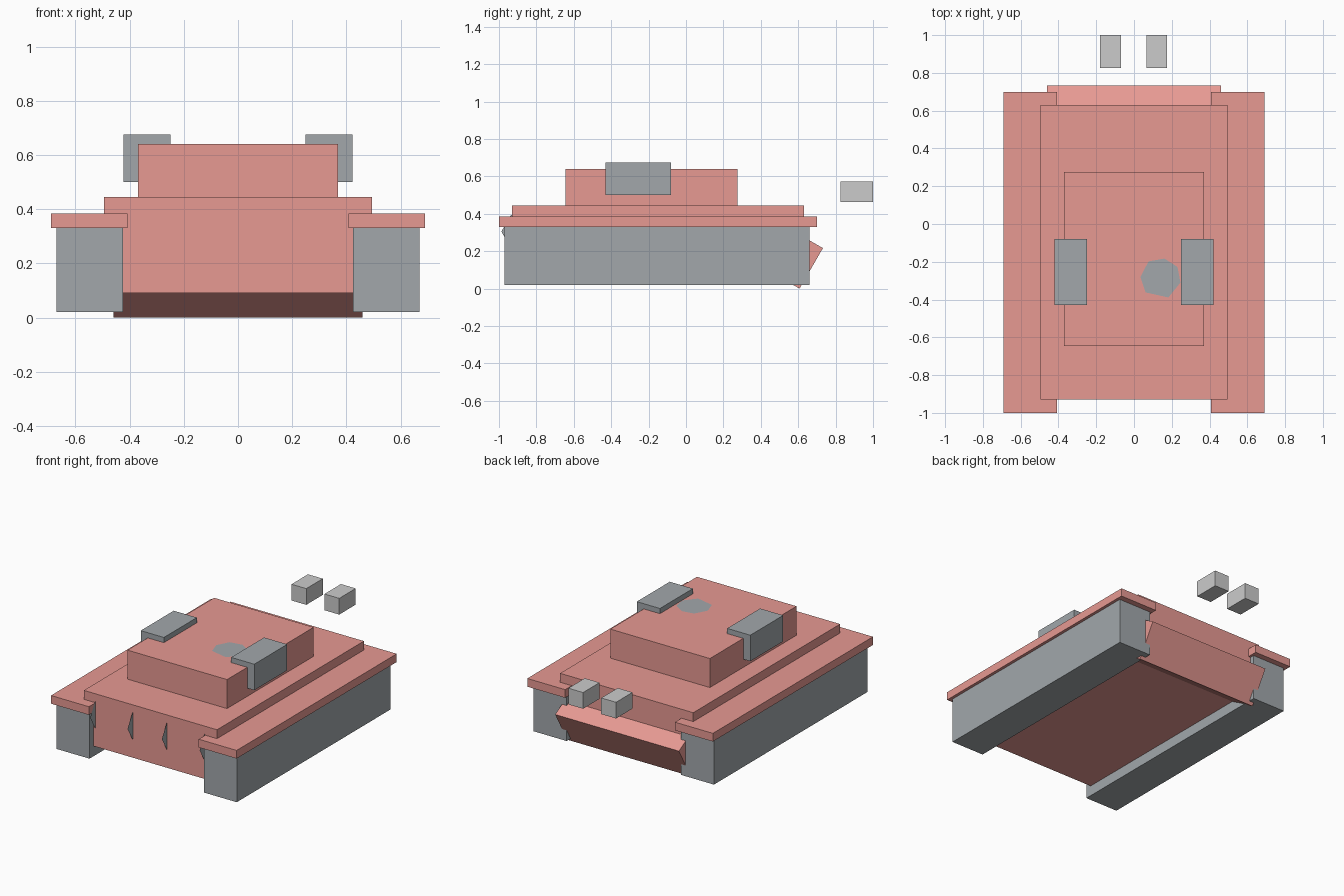
import bpy, bmesh
from math import radians, sin, cos, tau

if "Cube" in bpy.data.objects:
    bpy.data.objects.remove(bpy.data.objects["Cube"])


def material(name, rgb):
    m = bpy.data.materials.new(name)
    m.diffuse_color = (*rgb, 1)
    m.use_nodes = True
    m.node_tree.nodes["Principled BSDF"].inputs["Base Color"].default_value = m.diffuse_color
    return m


RED = material("red_paint", (0.8, 0.32, 0.29))
DARK = material("dark_grey", (0.36, 0.39, 0.41))


def finish(name, bm, mat):
    me = bpy.data.meshes.new(name)
    bm.to_mesh(me)
    bm.free()
    ob = bpy.data.objects.new(name, me)
    bpy.context.collection.objects.link(ob)
    if mat:
        me.materials.append(mat)
    return ob


def box(name, x, y, z, mat=None):
    """Box between (min, max) pairs, with its origin at the centre."""
    bm = bmesh.new()
    bmesh.ops.create_cube(bm, size=1)
    bmesh.ops.scale(bm, vec=(x[1] - x[0], y[1] - y[0], z[1] - z[0]), verts=bm.verts)
    ob = finish(name, bm, mat)
    ob.location = [(a + b) / 2 for a, b in (x, y, z)]
    return ob


def flat(name, points, mat):
    bm = bmesh.new()
    bm.faces.new([bm.verts.new(p) for p in points])
    return finish(name, bm, mat)


# hull and turret
box("hull", (-0.495, 0.495), (-0.93, 0.63), (0.09, 0.445), RED)
box("turret", (-0.37, 0.37), (-0.645, 0.275), (0.445, 0.64), RED)

# tracks, fenders and turret side boxes on both sides
for s, side in ((-1, "left"), (1, "right")):
    def pair(a, b):
        return sorted((s * a, s * b))
    box("track_" + side, pair(0.425, 0.67), (-0.97, 0.66), (0.02, 0.33), DARK)
    box("fender_" + side, pair(0.408, 0.69), (-1.0, 0.70), (0.33, 0.385), RED)
    box("turret_box_" + side, pair(0.25, 0.422), (-0.43, -0.08), (0.50, 0.675), DARK)

# tilted rear plate: its outer lower edge rests on the ground
tilt, depth, height = radians(-30), 0.25, 0.25
plate = box("rear_plate", (-0.46, 0.46), (0, depth), (0, height), RED)
plate.rotation_euler.x = tilt
c, d = cos(tilt), sin(tilt)
plate.location = (0, 0.607 - (c * depth / 2 + d * height / 2),
                  -(d * depth / 2 - c * height / 2))

# loose floating blocks behind
box("block_left", (-0.18, -0.07), (0.825, 1.0), (0.463, 0.572))
box("block_right", (0.065, 0.175), (0.825, 1.0), (0.463, 0.572))

# flat hatch on the turret roof
hatch = [(0.034, -0.28), (0.061, -0.362), (0.182, -0.389), (0.246, -0.31),
         (0.23, -0.227), (0.161, -0.183), (0.077, -0.198)]
flat("hatch", [(x, y, 0.642) for x, y in hatch], DARK)

# flat discs poking through the hull front
for i, x in enumerate((-0.408, -0.13, 0.125, 0.406)):
    flat(f"front_disc_{i + 1}",
         [(x, -0.885 - 0.102 * cos(k * tau / 6), 0.305 - 0.102 * sin(k * tau / 6))
          for k in range(6)][::-1], DARK)
